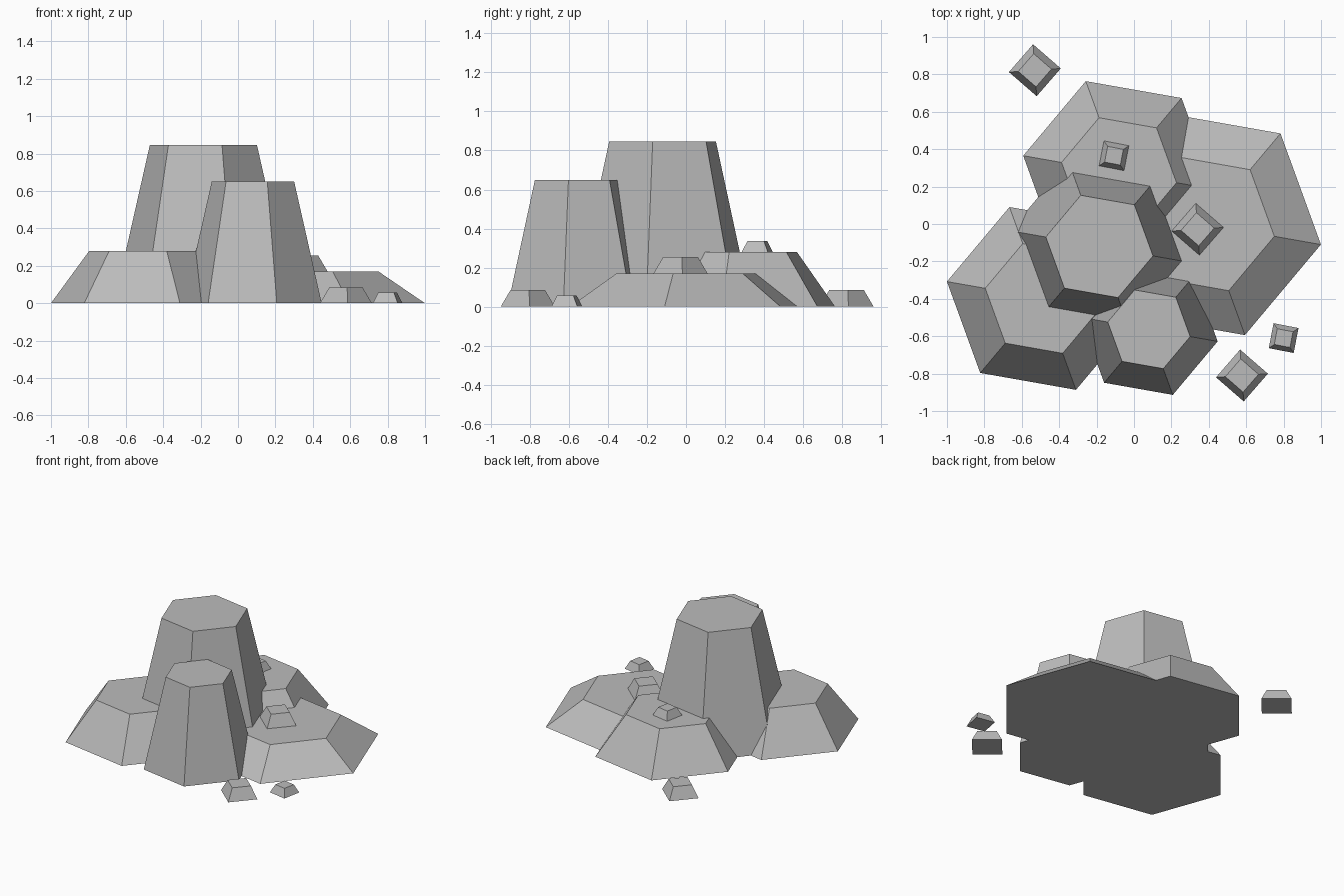
import bpy
import bmesh
from math import cos, sin, radians, tau

cube = bpy.data.objects.get("Cube")
if cube:
    bpy.data.objects.remove(cube, do_unlink=True)

# Stone colour
stone = bpy.data.materials.new("grey_stone")
stone.use_nodes = True
grey = (0.5, 0.5, 0.5, 1)
stone.diffuse_color = grey
bsdf = next(n for n in stone.node_tree.nodes if n.type == "BSDF_PRINCIPLED")
bsdf.inputs["Base Color"].default_value = grey


def tapered_block(name, sides, centre, radius, taper, height, turn, base=0.0):
    """Closed flat-faced prism that narrows towards its top."""
    bm = bmesh.new()
    rings = []
    for r, z in ((radius, 0), (radius * taper, height)):
        angles = [radians(turn) + tau * i / sides for i in range(sides)]
        rings.append([bm.verts.new((r * cos(a), r * sin(a), z)) for a in angles])
    low, high = rings
    bm.faces.new(low[::-1])
    bm.faces.new(high)
    for i in range(sides):
        j = (i + 1) % sides
        bm.faces.new((low[i], low[j], high[j], high[i]))
    mesh = bpy.data.meshes.new(name)
    bm.to_mesh(mesh)
    bm.free()
    mesh.materials.append(stone)
    obj = bpy.data.objects.new(name, mesh)
    obj.location = (*centre, base)
    bpy.context.collection.objects.link(obj)


# Six-sided columns and low rocks: name, centre, base radius, height
for name, centre, radius, height in (
    ("tall_column", (-0.185, -0.12), 0.485, 0.845),
    ("front_column", (0.08, -0.563), 0.373, 0.65),
    ("front_right_rock", (-0.488, -0.398), 0.52, 0.28),
    ("back_rock", (-0.08, 0.275), 0.52, 0.28),
    ("left_slab", (0.377, 0.0), 0.632, 0.17),
):
    tapered_block(name, 6, centre, radius, 0.6, height, -10)

# Larger four-sided pebbles: name, centre, resting height
for name, centre, base in (
    ("back_pebble", (-0.53, 0.822), 0),
    ("front_pebble", (0.577, -0.81), 0),
    ("slab_pebble", (0.34, -0.028), 0.17),
):
    tapered_block(name, 4, centre, 0.139, 0.64, 0.085, 4, base)

# Smaller four-sided pebbles
for name, centre, base in (
    ("small_front_pebble", (0.80, -0.61), 0),
    ("small_rock_pebble", (-0.107, 0.365), 0.28),
):
    tapered_block(name, 4, centre, 0.096, 0.63, 0.057, 34, base)
